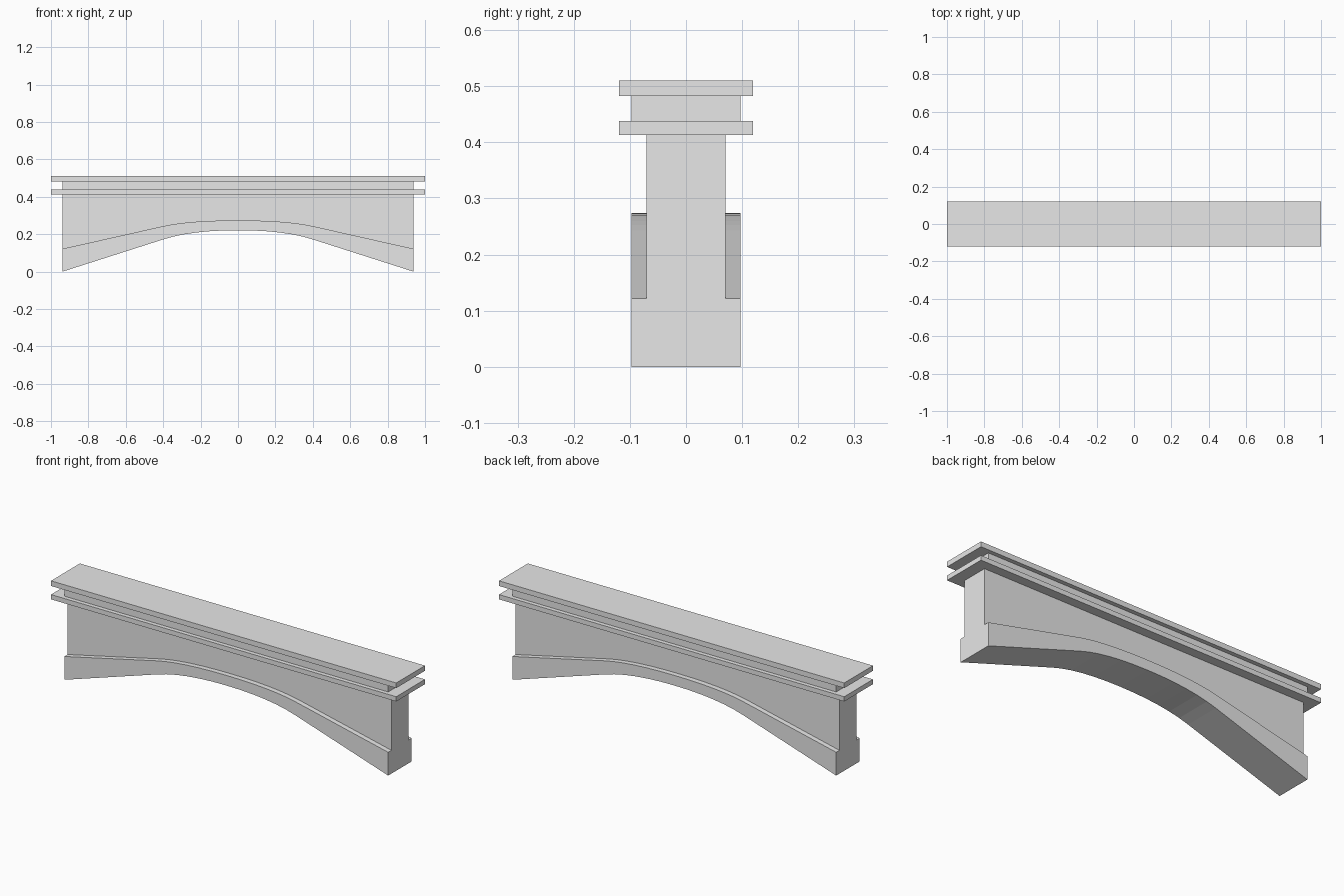
import bpy
import bmesh

if "Cube" in bpy.data.objects:
    bpy.data.objects.remove(bpy.data.objects["Cube"], do_unlink=True)

stone = bpy.data.materials.new("pale_grey_stone")
stone.use_nodes = True
colour = (0.8, 0.8, 0.8, 1)
stone.diffuse_color = colour
stone.node_tree.nodes["Principled BSDF"].inputs["Base Color"].default_value = colour


def add_object(name, bm):
    bmesh.ops.recalc_face_normals(bm, faces=bm.faces)
    mesh = bpy.data.meshes.new(name)
    bm.to_mesh(mesh)
    bm.free()
    mesh.materials.append(stone)
    obj = bpy.data.objects.new(name, mesh)
    bpy.context.collection.objects.link(obj)
    return obj


def slab(name, half_x, half_y, bottom, top):
    bm = bmesh.new()
    bmesh.ops.create_cube(bm, size=1)
    for v in bm.verts:
        v.co.x *= 2 * half_x
        v.co.y *= 2 * half_y
        v.co.z = bottom if v.co.z < 0 else top
    return add_object(name, bm)


def half_curve(end, knee, crown, control_x, steps=6):
    """Straight flank, then a rounded crown, from the left end to the middle."""
    points = [end]
    for i in range(steps + 1):
        t = i / steps
        x = (1 - t) ** 2 * knee[0] + 2 * t * (1 - t) * control_x
        z = (1 - t) ** 2 * knee[1] + (1 - (1 - t) ** 2) * crown
        points.append((x, z))
    return points


def mirrored(points):
    return points + [(-x, z) for x, z in reversed(points[:-1])]


# Arch ring and wall: an inverted T section lofted along the span
END, RING, WALL, WALL_TOP = 0.938, 0.097, 0.07, 0.413
under = mirrored(half_curve((END, 0), (0.4, 0.172), 0.221, 0.25))
ledge = mirrored(half_curve((END, 0.122), (0.4, 0.243), 0.274, 0.26))

bm = bmesh.new()
sections = []
for (xu, zu), (xl, zl) in zip(under, ledge):
    half = [(xu, RING, zu), (xl, RING, zl), (xl, WALL, zl), (xl, WALL, WALL_TOP)]
    loop = half + [(x, -y, z) for x, y, z in reversed(half)]
    sections.append([bm.verts.new(p) for p in loop])
for a, b in zip(sections, sections[1:]):
    for i in range(len(a)):
        j = (i + 1) % len(a)
        bm.faces.new((a[i], a[j], b[j], b[i]))
bm.faces.new(sections[0])
bm.faces.new(sections[-1])
add_object("arch_and_wall", bm)

# Deck: two overhanging plates with a recessed band between them
slab("lower_cornice", 1, 0.119, 0.413, 0.438)
slab("recessed_band", END, RING, 0.438, 0.483)
slab("deck_plate", 1, 0.119, 0.483, 0.51)
